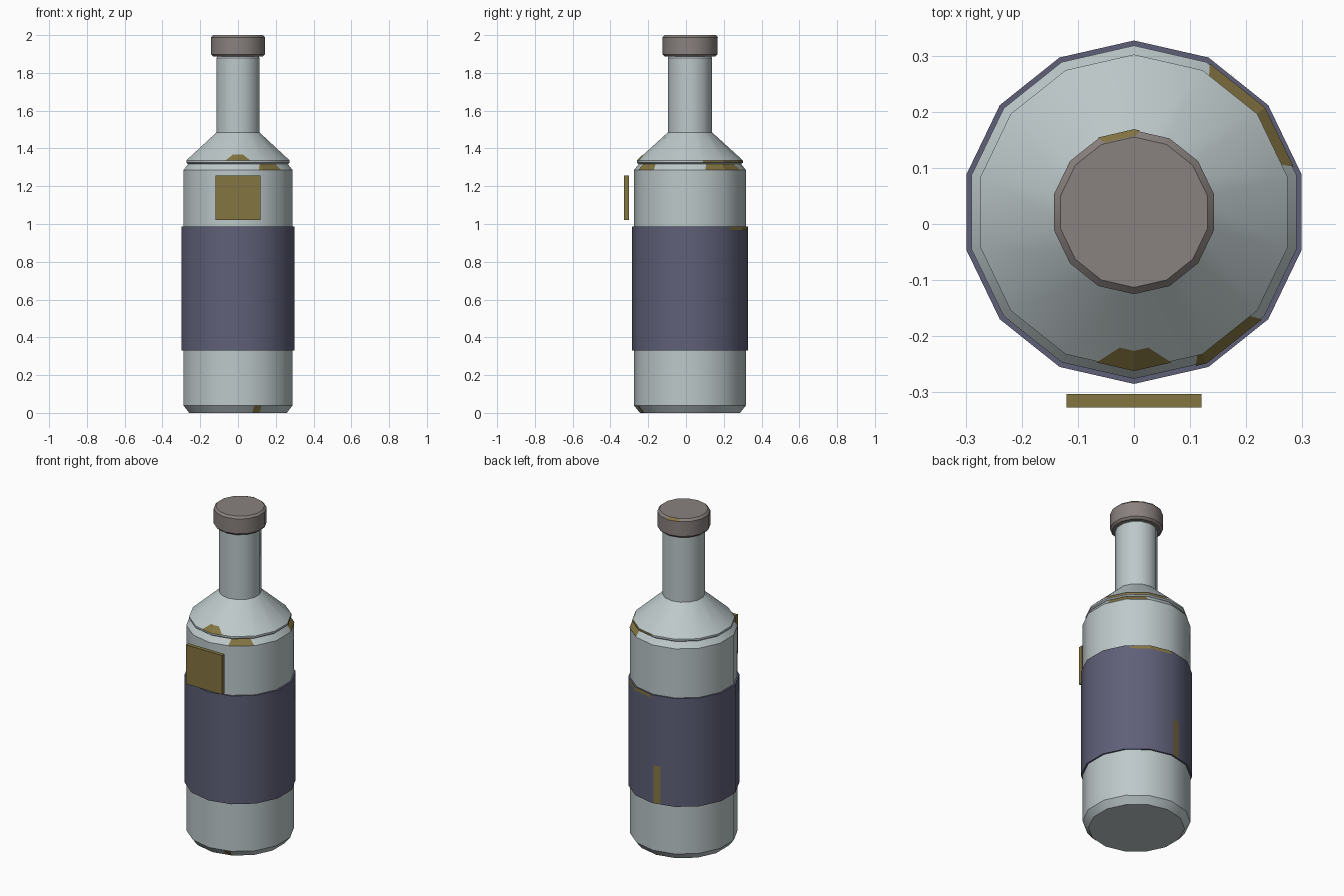
import bpy
import bmesh
from math import cos, sin, pi, radians

SIDES = 14
STEP = 2 * pi / SIDES
CENTRE_Y = 0.021

cube = bpy.data.objects.get("Cube")
if cube:
    bpy.data.objects.remove(cube, do_unlink=True)


def material(name, rgb):
    mat = bpy.data.materials.new(name)
    mat.use_nodes = True
    mat.diffuse_color = (*rgb, 1)
    mat.node_tree.nodes["Principled BSDF"].inputs["Base Color"].default_value = (*rgb, 1)
    return mat


glass = material("pale grey glass", (0.51, 0.58, 0.59))
label = material("slate blue label", (0.114, 0.117, 0.188))
stopper = material("warm grey stopper", (0.25, 0.22, 0.21))
gold = material("dull gold", (0.23, 0.178, 0.054))


def finish(name, bm, mat, smooth=True):
    bmesh.ops.recalc_face_normals(bm, faces=bm.faces)
    mesh = bpy.data.meshes.new(name)
    bm.to_mesh(mesh)
    bm.free()
    mesh.materials.append(mat)
    obj = bpy.data.objects.new(name, mesh)
    bpy.context.collection.objects.link(obj)
    if smooth:
        bpy.ops.object.select_all(action="DESELECT")
        obj.select_set(True)
        bpy.context.view_layer.objects.active = obj
        bpy.ops.object.shade_smooth_by_angle(angle=radians(30))
    return obj


def turned(name, profile, mat):
    """Closed faceted solid from (radius, height) pairs, bottom to top."""
    bm = bmesh.new()
    rings = [[bm.verts.new((r * cos(pi / 2 + i * STEP),
                            CENTRE_Y + r * sin(pi / 2 + i * STEP), z))
              for i in range(SIDES)] for r, z in profile]
    for low, high in zip(rings, rings[1:]):
        for i in range(SIDES):
            j = (i + 1) % SIDES
            bm.faces.new((low[i], low[j], high[j], high[i]))
    bm.faces.new(rings[0])
    bm.faces.new(rings[-1])
    return finish(name, bm, mat)


def on_facet(radius, angle, z):
    """Point on the flat side of a faceted ring at a polar angle."""
    off = (angle - pi / 2) % STEP - STEP / 2
    r = radius * cos(STEP / 2) / cos(off) + 0.002
    return (r * cos(angle), CENTRE_Y + r * sin(angle), z)


def chip(name, start, end, low, high, taper=0):
    """Thin coloured patch lying on the faceted surface."""
    a, b, t = radians(start), radians(end), radians(taper)
    corners = [pi / 2 + k * STEP for k in range(-SIDES, SIDES)]
    angles = [a] + [c for c in corners if a + 0.02 < c < b - 0.02] + [b]
    bm = bmesh.new()
    bottom = [bm.verts.new(on_facet(low[0], x, low[1])) for x in angles]
    top = [bm.verts.new(on_facet(high[0], min(max(x, a + t), b - t), high[1])) for x in angles]
    for i in range(len(angles) - 1):
        bm.faces.new((bottom[i], bottom[i + 1], top[i + 1], top[i]))
    finish(name, bm, gold, smooth=False)


# Bottle body, shoulder, neck, stopper and label sleeve
turned("body", [(0.265, 0), (0.297, 0.04), (0.297, 1.285), (0.265, 1.325)], glass)
turned("shoulder", [(0.272, 1.318), (0.281, 1.325), (0.281, 1.336), (0.117, 1.485)], glass)
turned("neck", [(0.117, 1.47), (0.117, 1.88), (0.11, 1.89)], glass)
turned("stopper", [(0.134, 1.886), (0.146, 1.898), (0.146, 1.988), (0.134, 2.0)], stopper)
turned("label_sleeve", [(0.306, 0.33), (0.306, 0.987)], label)

# Square front plate, standing just off the body
bm = bmesh.new()
bmesh.ops.create_cube(bm, size=1)
for v in bm.verts:
    v.co = (v.co.x * 0.24, v.co.y * 0.024 - 0.315, v.co.z * 0.237 + 1.139)
finish("front_plate", bm, gold, smooth=False)

# Gold wear patches
chip("rim_patch_front", -68, -40, (0.297, 1.286), (0.268, 1.32), 3)
chip("rim_patch_back", 16, 63, (0.297, 1.286), (0.268, 1.32), 3)
chip("shoulder_rim_patch", 14, 86, (0.281, 1.325), (0.281, 1.336))
chip("shoulder_patch", -104, -76, (0.281, 1.336), (0.245, 1.369), 8)
chip("stopper_patch", 86, 116, (0.146, 1.988), (0.134, 2.0), 3)
chip("sleeve_edge_patch", 42, 90, (0.306, 0.968), (0.306, 0.987), 4)
chip("sleeve_stripe", 92, 100, (0.306, 0.332), (0.306, 0.56))
chip("base_patch", -73, -65, (0.268, 0.003), (0.297, 0.04))
